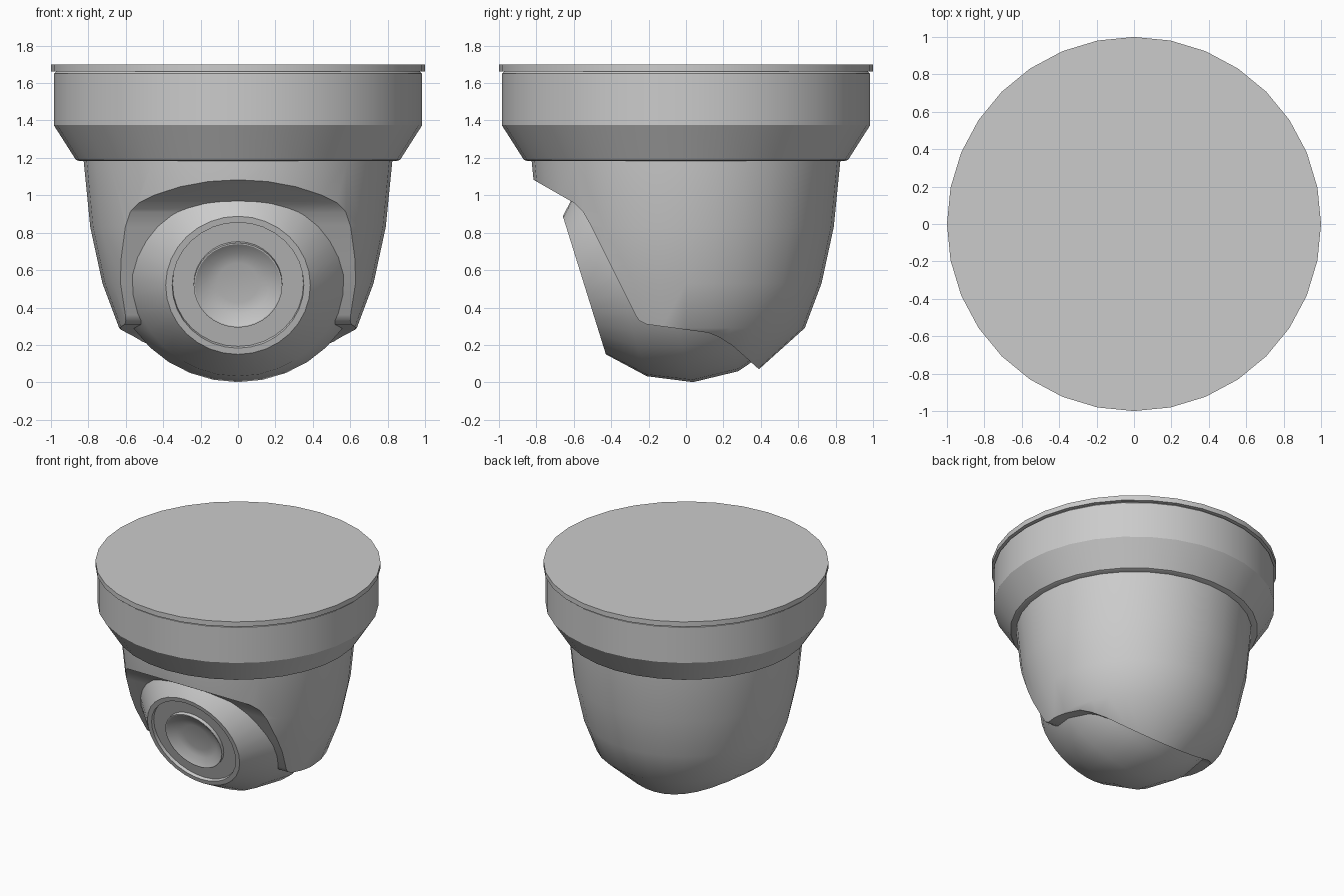
import bpy
import bmesh
from math import radians, sin, cos, tau
from mathutils import Vector

cube = bpy.data.objects.get("Cube")
if cube:
    bpy.data.objects.remove(cube)

GREY = (0.6, 0.6, 0.6, 1)
grey = bpy.data.materials.new("housing grey")
grey.use_nodes = True
grey.diffuse_color = GREY
grey.node_tree.nodes["Principled BSDF"].inputs["Base Color"].default_value = GREY


def finish(bm, name):
    bmesh.ops.recalc_face_normals(bm, faces=bm.faces)
    mesh = bpy.data.meshes.new(name)
    bm.to_mesh(mesh)
    bm.free()
    mesh.materials.append(grey)
    obj = bpy.data.objects.new(name, mesh)
    bpy.context.collection.objects.link(obj)
    return obj


def lathe(name, profile, steps=32):
    """Spin (radius, height) points around z."""
    bm = bmesh.new()
    verts = [bm.verts.new((0, -r, z)) for r, z in profile]
    edges = [bm.edges.new(pair) for pair in zip(verts, verts[1:])]
    bmesh.ops.spin(bm, geom=verts + edges, cent=(0, 0, 0), axis=(0, 0, 1),
                   angle=tau, steps=steps)
    bmesh.ops.remove_doubles(bm, verts=bm.verts, dist=0.0001)
    return finish(bm, name)


def smooth(obj):
    bpy.ops.object.select_all(action="DESELECT")
    obj.select_set(True)
    bpy.context.view_layer.objects.active = obj
    bpy.ops.object.shade_smooth_by_angle(angle=radians(30))


# Ceiling mount: thin top plate and a collar with a sloped lower edge
plate = lathe("mount_plate", [(0, 1.7), (1, 1.7), (1, 1.662), (0, 1.662)])
collar = lathe("mount_collar", [(0, 1.664), (0.97, 1.664), (0.985, 1.65),
                                (0.985, 1.375), (0.867, 1.19), (0.85, 1.183),
                                (0, 1.183)])

# Dome shell, cut open along a bent line seen from the side
shell = lathe("dome_shell", [(0, 1.3), (0.83, 1.3), (0.825, 1.18), (0.79, 0.83),
                             (0.725, 0.53), (0.635, 0.29), (0.39, 0.07),
                             (0, -0.06)])
cut_line = [(-1.1, 1.245), (-0.81, 1.08), (-0.6, 0.96), (-0.55, 0.91),
            (-0.51, 0.84), (-0.27, 0.36), (-0.25, 0.33), (-0.21, 0.31),
            (0.12, 0.265), (0.18, 0.24), (0.25, 0.195), (0.39, 0.07),
            (0.6, -0.12), (0.6, -0.4), (-1.1, -0.4)]
bm = bmesh.new()
face = bm.faces.new([bm.verts.new((-1.2, y, z)) for y, z in cut_line])
side = bmesh.ops.extrude_face_region(bm, geom=[face])
bmesh.ops.translate(bm, vec=Vector((2.4, 0, 0)),
                    verts=[g for g in side["geom"] if isinstance(g, bmesh.types.BMVert)])
cutter = finish(bm, "opening_cutter")
cutter.hide_render = True

opening = shell.modifiers.new("opening", "BOOLEAN")
opening.operation = "DIFFERENCE"
opening.solver = "EXACT"
opening.object = cutter
bpy.context.view_layer.objects.active = shell
bpy.ops.object.modifier_apply(modifier=opening.name)
bpy.data.objects.remove(cutter)

# Tilting ball with a flat front, recessed ring and dished lens
R = 0.688
EDGE = radians(34.2)
RINGS = 7
front = R * cos(EDGE)
lens = [(0, front - 0.045), (0.11, front - 0.045), (0.17, front - 0.035),
        (0.23, front), (0.237, front), (0.237, front - 0.025),
        (0.35, front - 0.025), (0.352, front)]
ball_arc = []
for i in range(RINGS + 1):
    a = EDGE + (radians(180) - EDGE) * i / RINGS
    ball_arc.append((R * sin(a) if i < RINGS else 0, R * cos(a)))
ball = lathe("camera_ball", lens + ball_arc)
ball.location.z = R
ball.rotation_euler.x = radians(107.3)

for part in (plate, collar, shell, ball):
    smooth(part)
